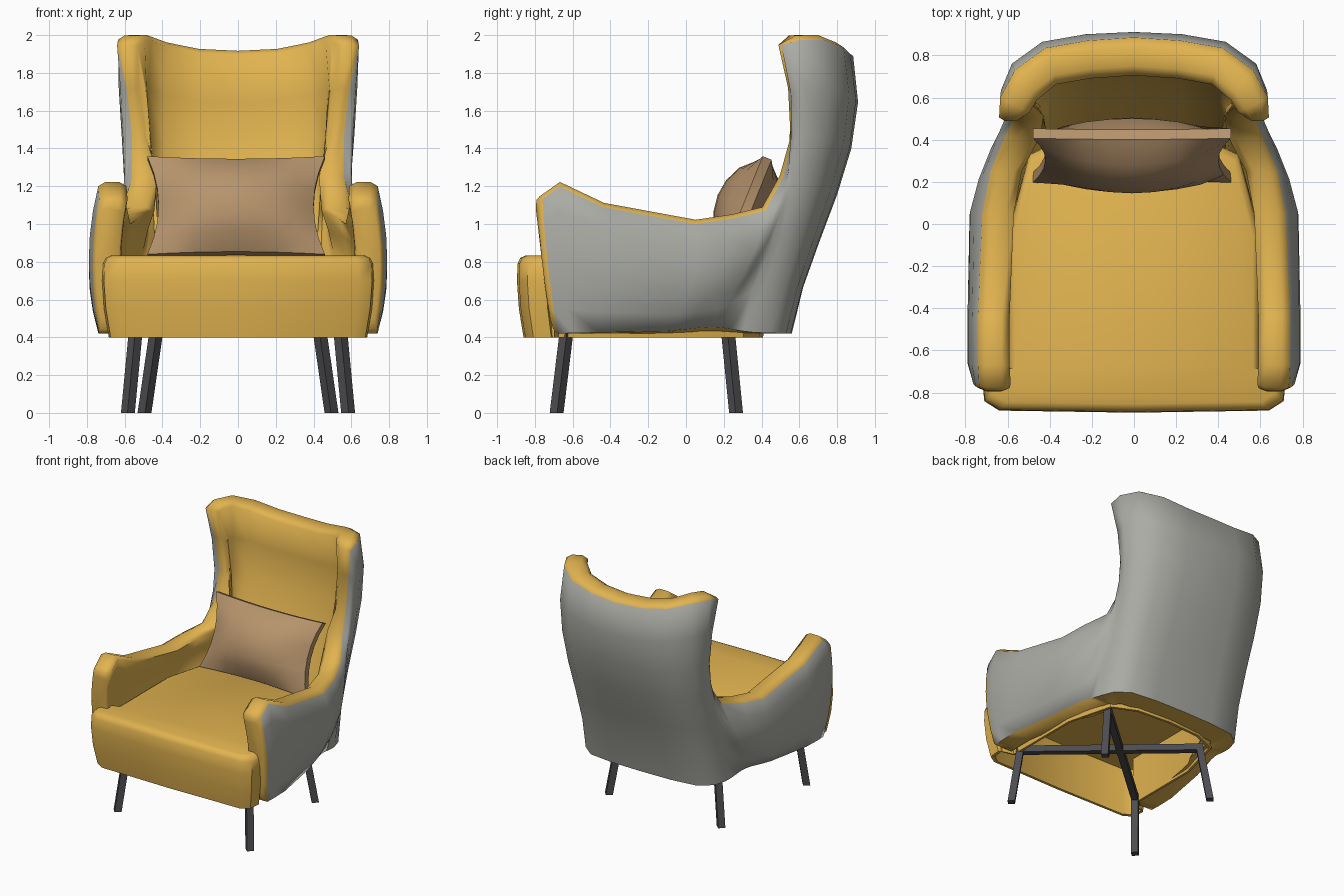
import bpy
import bmesh
import math
from mathutils import Vector, Matrix

cube = bpy.data.objects.get("Cube")
if cube:
    bpy.data.objects.remove(cube, do_unlink=True)


def make_material(name, rgb):
    mat = bpy.data.materials.new(name)
    mat.use_nodes = True
    mat.diffuse_color = (*rgb, 1)
    mat.node_tree.nodes["Principled BSDF"].inputs["Base Color"].default_value = (*rgb, 1)
    return mat


yellow = make_material("mustard fabric", (0.76, 0.455, 0.08))
grey = make_material("grey fabric", (0.41, 0.41, 0.38))
brown = make_material("tan fabric", (0.47, 0.295, 0.15))
dark = make_material("dark metal", (0.075, 0.075, 0.083))


def finish(name, bm, materials, smooth_angle=None):
    """Turn a bmesh into a named object with consistent normals."""
    bmesh.ops.recalc_face_normals(bm, faces=bm.faces)
    mesh = bpy.data.meshes.new(name)
    bm.to_mesh(mesh)
    bm.free()
    obj = bpy.data.objects.new(name, mesh)
    bpy.context.collection.objects.link(obj)
    for mat in materials:
        mesh.materials.append(mat)
    if smooth_angle:
        bpy.ops.object.select_all(action="DESELECT")
        obj.select_set(True)
        bpy.context.view_layer.objects.active = obj
        bpy.ops.object.shade_smooth_by_angle(angle=math.radians(smooth_angle))
    return obj


def loft(bm, rings, color_rule=lambda ring, side: 0, cap_color=0):
    """Bridge closed rings of points and cap both ends."""
    loops = [[bm.verts.new(p) for p in ring] for ring in rings]
    n = len(loops[0])
    for i, (a, b) in enumerate(zip(loops, loops[1:])):
        for k in range(n):
            j = (k + 1) % n
            face = bm.faces.new((a[k], a[j], b[j], b[k]))
            face.material_index = color_rule(i, k)
    for loop in (loops[0], loops[-1]):
        bm.faces.new(loop).material_index = cap_color


# Wraparound shell: rim point, bulge point and foot point, from mid back to arm front
BASE = 0.42
HALF = [
    ((0, .885, 1.89), (0, .8), (0, .56)),
    ((.22, .87, 1.9), (.24, .795), (.26, .555)),
    ((.42, .835, 1.935), (.44, .765), (.47, .53)),
    ((.565, .73, 1.975), (.56, .685), (.57, .45)),
    ((.635, .6, 1.975), (.595, .6), (.6, .36)),
    ((.64, .505, 1.945), (.6, .555), (.61, .3)),
    ((.59, .55, 1.72), (.605, .504), (.615, .24)),
    ((.56, .565, 1.46), (.625, .447), (.62, .19)),
    ((.56, .515, 1.25), (.655, .386), (.63, .14)),
    ((.61, .42, 1.07), (.69, .31), (.64, .08)),
    ((.68, .25, 1.03), (.74, .18), (.66, 0)),
    ((.72, .05, 1), (.78, .04), (.68, -.1)),
    ((.74, -.44, 1.09), (.79, -.45), (.74, -.46)),
    ((.74, -.67, 1.2), (.79, -.66), (.74, -.6)),
    ((.735, -.76, 1.13), (.77, -.73), (.735, -.68)),
]
ROWS = 7


def shell_column(i, sign, rim, mid, foot):
    """Outer and inner points of one station, plus its inward direction."""
    lift = 0.035 * math.exp(-((i - 8) / 3) ** 2)
    r = Vector((sign * rim[0], rim[1], rim[2]))
    m = Vector((sign * mid[0], mid[1], (rim[2] + BASE) / 2))
    f = Vector((sign * foot[0], foot[1], BASE + lift))
    turn = math.radians(min(90, 4 * i * i))
    inward = Vector((-sign * math.sin(turn), -math.cos(turn), 0))
    # thick back, medium arms, wings tapering to a thin edge
    body = 0.18 if i < 10 else 0.15
    edge = body - 0.12 * math.exp(-((i - 6.3) / 1.8) ** 2)
    outer, inner = [], []
    for k in range(ROWS):
        s = k / (ROWS - 1)
        p = f * (1 - s) * (1 - 2 * s) + m * 4 * s * (1 - s) + r * s * (2 * s - 1)
        p -= inward * 0.4 * math.cos(turn) * s * (1 - s) * (2 * s - 1)
        outer.append(p)
        inner.append(p + inward * (body + (edge - body) * s * s))
    inner[0].z = BASE
    return outer, inner, inward


columns = [shell_column(i, -1, *HALF[i]) for i in range(len(HALF) - 1, 0, -1)]
columns += [shell_column(i, 1, *point) for i, point in enumerate(HALF)]
rings = []
for i, (outer, inner, inward) in enumerate(columns):
    before = columns[max(i - 1, 0)][0][-1]
    after = columns[min(i + 1, len(columns) - 1)][0][-1]
    width = (inner[-1] - outer[-1]).length
    out = inward.cross(after - before).normalized() * width * 0.15
    crown = [outer[-1] + inward * width * q + out for q in (0.25, 0.75)]
    rings.append(outer + crown + inner[::-1])


def rounded_end(ring, scale, push):
    """Inset copy of an end ring that softens the arm front."""
    center = sum(ring, Vector()) / len(ring)
    return [center + (p - center) * scale - Vector((0, push, 0)) for p in ring]


ends = ((0.8, 0.03), (0.94, 0.02))
rings = ([rounded_end(rings[0], *e) for e in ends] + rings
         + [rounded_end(rings[-1], *e) for e in reversed(ends)])
bm = bmesh.new()
loft(bm, rings, lambda i, k: 1 if k < ROWS - 1 and 1 < i < len(rings) - 3 else 0)
finish("upholstered_shell", bm, [yellow, grey], 75)

# Seat cushion: T-shaped outline lofted upward, hollow underneath
edge = [(.64, -.885), (.71, -.84), (.72, -.74), (.6, -.71), (.6, -.05),
        (.5, .33), (.3, .42)]
outline = [(0, -.895)] + edge + [(0, .44)] + [(-x, y) for x, y in reversed(edge)]


def seat_ring(z, scale):
    return [Vector((x * scale, (y + .2) * scale - .2, z)) for x, y in outline]


bm = bmesh.new()
loft(bm, [seat_ring(*level) for level in (
    (.78, .93), (.4, .92), (.4, .95), (.55, .985), (.7, 1), (.79, .995),
    (.82, .975), (.832, .94))])
finish("seat_cushion", bm, [yellow], 45)

# Back pillow: two puffed panels with pinched sides and a flat edge band
COLS, LINES = 8, 6
bm = bmesh.new()
panels = []
for side in (-1, 1):
    grid = []
    for b in range(LINES + 1):
        v = 2 * b / LINES - 1
        row = []
        for a in range(COLS + 1):
            u = 2 * a / COLS - 1
            puff = 0.025 + 0.145 * ((1 - u * u) * (1 - v * v)) ** 0.75
            x = u * (0.47 - 0.06 * (1 - v * v))
            z = v * (0.28 - 0.015 * (1 - u * u))
            row.append(bm.verts.new((x, side * puff, z)))
        grid.append(row)
    for low, high in zip(grid, grid[1:]):
        for a in range(COLS):
            bm.faces.new((low[a], low[a + 1], high[a + 1], high[a]))
    border = grid[0] + [row[-1] for row in grid[1:-1]] + grid[-1][::-1]
    panels.append(border + [row[0] for row in grid[-2:0:-1]])
front, back = panels
for k in range(len(front)):
    j = (k + 1) % len(front)
    bm.faces.new((front[k], front[j], back[j], back[k]))
tilt = Matrix.Translation((-0.01, 0.325, 1.09)) @ Matrix.Rotation(math.radians(-22), 4, "X")
bm.transform(tilt)
finish("back_pillow", bm, [brown], 40)


# Legs and crossed base beams, square to each diagonal
def bar(name, start, end, size, section):
    """Four-sided bar; section gives its two edge directions."""
    bm = bmesh.new()
    a, b = section
    corners = [(-1, -1), (1, -1), (1, 1), (-1, 1)]
    loft(bm, [[Vector(p) + (a * i + b * j) * size / 2 for i, j in corners]
              for p in (start, end)])
    finish(name, bm, [dark])


UP = Vector((0, 0, 1))
for side, label, other in ((1, "left", "right"), (-1, "right", "left")):
    front_top = Vector((side * .54, -.63, .45))
    rear_top = Vector((-side * .43, .22, .45))
    across = (rear_top - front_top).cross(UP).normalized()
    diagonal = across.cross(UP)
    bar("front_leg_" + label, (side * .583, -.685, 0), front_top, .052, (across, diagonal))
    bar("rear_leg_" + other, (-side * .495, .265, 0), rear_top, .052, (across, diagonal))
    drop = Vector((0, 0, -.025))
    bar("base_beam_" + label, front_top + drop, rear_top + drop, .05, (across, UP))
